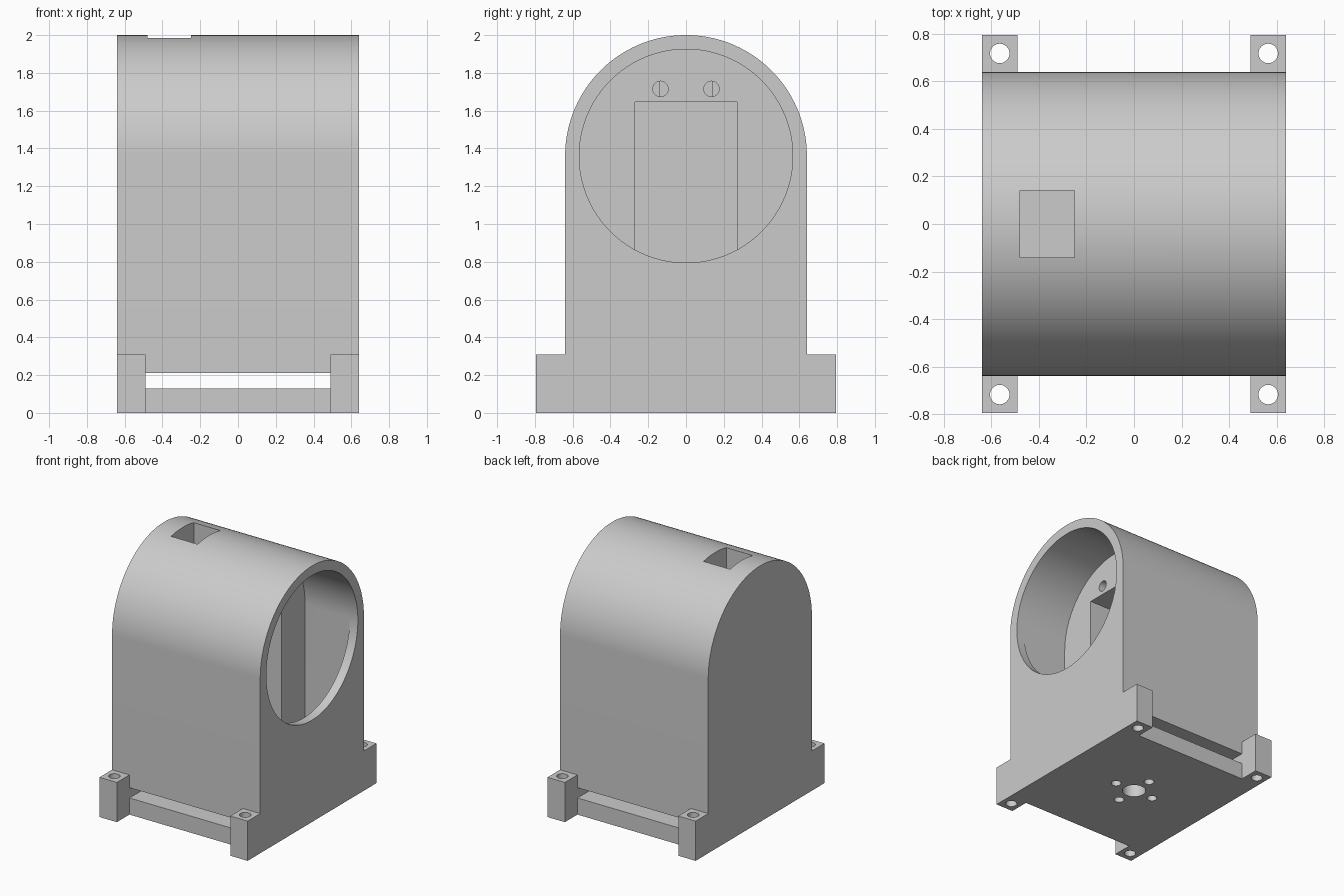
import bpy, bmesh, math
from mathutils import Matrix, Vector

cube = bpy.data.objects.get("Cube")
if cube:
    bpy.data.objects.remove(cube, do_unlink=True)

W = 0.64        # half width of the housing, also the arch radius
AXIS_Z = 1.36   # height of the arch and bore axis
BORE = 0.565    # bore radius
FOOT_X = 0.49   # inner side of the feet
FLOOR = 0.28    # floor of the chamber

grey = bpy.data.materials.new("light_grey")
grey.use_nodes = True
grey.diffuse_color = (0.6, 0.6, 0.6, 1)
grey.node_tree.nodes["Principled BSDF"].inputs["Base Color"].default_value = (0.6, 0.6, 0.6, 1)


def to_object(name, bm):
    bmesh.ops.recalc_face_normals(bm, faces=bm.faces[:])
    mesh = bpy.data.meshes.new(name)
    bm.to_mesh(mesh)
    bm.free()
    mesh.materials.append(grey)
    obj = bpy.data.objects.new(name, mesh)
    bpy.context.collection.objects.link(obj)
    return obj


def arc(radius, start, end, steps):
    angles = [start + (end - start) * i / steps for i in range(steps + 1)]
    return [(radius * math.cos(a), AXIS_Z + radius * math.sin(a)) for a in angles]


def prism(profile, stations):
    """Closed solid from a (y, z) outline repeated at several x stations."""
    bm = bmesh.new()
    rings = [[bm.verts.new((x, y, z)) for y, z in profile] for x in stations]
    n = len(profile)
    for a, b in zip(rings, rings[1:]):
        for i in range(n):
            j = (i + 1) % n
            bm.faces.new((a[i], a[j], b[j], b[i]))
    bm.faces.new(rings[0])
    bm.faces.new(rings[-1])
    bmesh.ops.recalc_face_normals(bm, faces=bm.faces[:])
    return bm


def drop_old(bm, faces):
    """Remove faces left inside the solid after an extrusion."""
    old = [f for f in faces if f.is_valid]
    if old:
        bmesh.ops.delete(bm, geom=old, context="FACES")


def box(name, x, y, z):
    bm = bmesh.new()
    bmesh.ops.create_cube(bm, size=1)
    for v in bm.verts:
        v.co = Vector([r[0] if c < 0 else r[1] for c, r in zip(v.co, (x, y, z))])
    return to_object(name, bm)


def drill(name, center, radius, depth, axis="Z"):
    bm = bmesh.new()
    turn = Matrix.Rotation(math.pi / 2, 4, "Y") if axis == "X" else Matrix()
    bmesh.ops.create_cone(bm, cap_ends=True, segments=32, radius1=radius, radius2=radius,
                          depth=depth, matrix=Matrix.Translation(center) @ turn)
    return to_object(name, bm)


# Arched housing with four corner feet drawn out of its side walls
outline = [(-W, 0.31), (-W, 0), (W, 0), (W, 0.31)] + arc(W, 0, math.pi, 96)
bm = prism(outline, (-W, -FOOT_X, FOOT_X, W))
pads = []
for f in bm.faces:
    c = f.calc_center_median()
    if abs(f.normal.y) > 0.99 and c.z < 0.3 and abs(c.x) > FOOT_X:
        pads.append(f)
for f in bmesh.ops.extrude_discrete_faces(bm, faces=pads)["faces"]:
    for v in f.verts:
        v.co.y = math.copysign(0.795, v.co.y)
drop_old(bm, pads)
housing = to_object("housing", bm)

# Chamber cutter: round mouth, straight-sided U behind the front lip
circle = arc(BORE, 0, 2 * math.pi, 96)[:-1]
bm = prism(circle, (0.185, 0.57, 0.75))
lower = []
for f in bm.faces:
    c = f.calc_center_median()
    if abs(f.normal.x) < 0.1 and c.z < AXIS_Z and c.x < 0.57:
        lower.append(f)
moved = bmesh.ops.extrude_face_region(bm, geom=lower)["geom"]
for v in moved:
    if isinstance(v, bmesh.types.BMVert):
        v.co.z = FLOOR
drop_old(bm, lower)
cutters = [to_object("chamber_cutter", bm)]

# Rear pocket, top window and the slot above the base plate
cutters.append(box("pocket_cutter", (-0.56, 0.25), (-0.27, 0.27), (0.3, 1.645)))
cutters.append(box("window_cutter", (-0.48, -0.25), (-0.14, 0.14), (1.55, 2.1)))
cutters.append(box("slot_cutter", (-0.489, 0.489), (-0.72, 0.72), (0.13, 0.21)))

# Wire holes, foot bolt holes and the base hole pattern
for s in (-1, 1):
    cutters.append(drill("wire_hole_cutter", (-0.04, s * 0.135, 1.715), 0.041, 0.56, "X"))
    for t in (-1, 1):
        cutters.append(drill("foot_hole_cutter", (s * 0.565, t * 0.718, 0.15), 0.041, 0.5))
    cutters.append(drill("base_hole_cutter", (s * 0.17, 0, 0.05), 0.036, 0.22))
    cutters.append(drill("base_hole_cutter", (0, s * 0.17, 0.05), 0.036, 0.22))
cutters.append(drill("shaft_hole_cutter", (0, 0, 0.05), 0.085, 0.22))

# Cut everything out of the housing
bpy.ops.object.select_all(action="DESELECT")
bpy.context.view_layer.objects.active = housing
housing.select_set(True)
for cutter in cutters:
    cutter.hide_render = True
    mod = housing.modifiers.new("cut", "BOOLEAN")
    mod.operation = "DIFFERENCE"
    mod.solver = "EXACT"
    mod.object = cutter
    bpy.ops.object.modifier_apply(modifier=mod.name)
    bpy.data.objects.remove(cutter, do_unlink=True)

bpy.ops.object.shade_smooth_by_angle(angle=math.radians(30))
